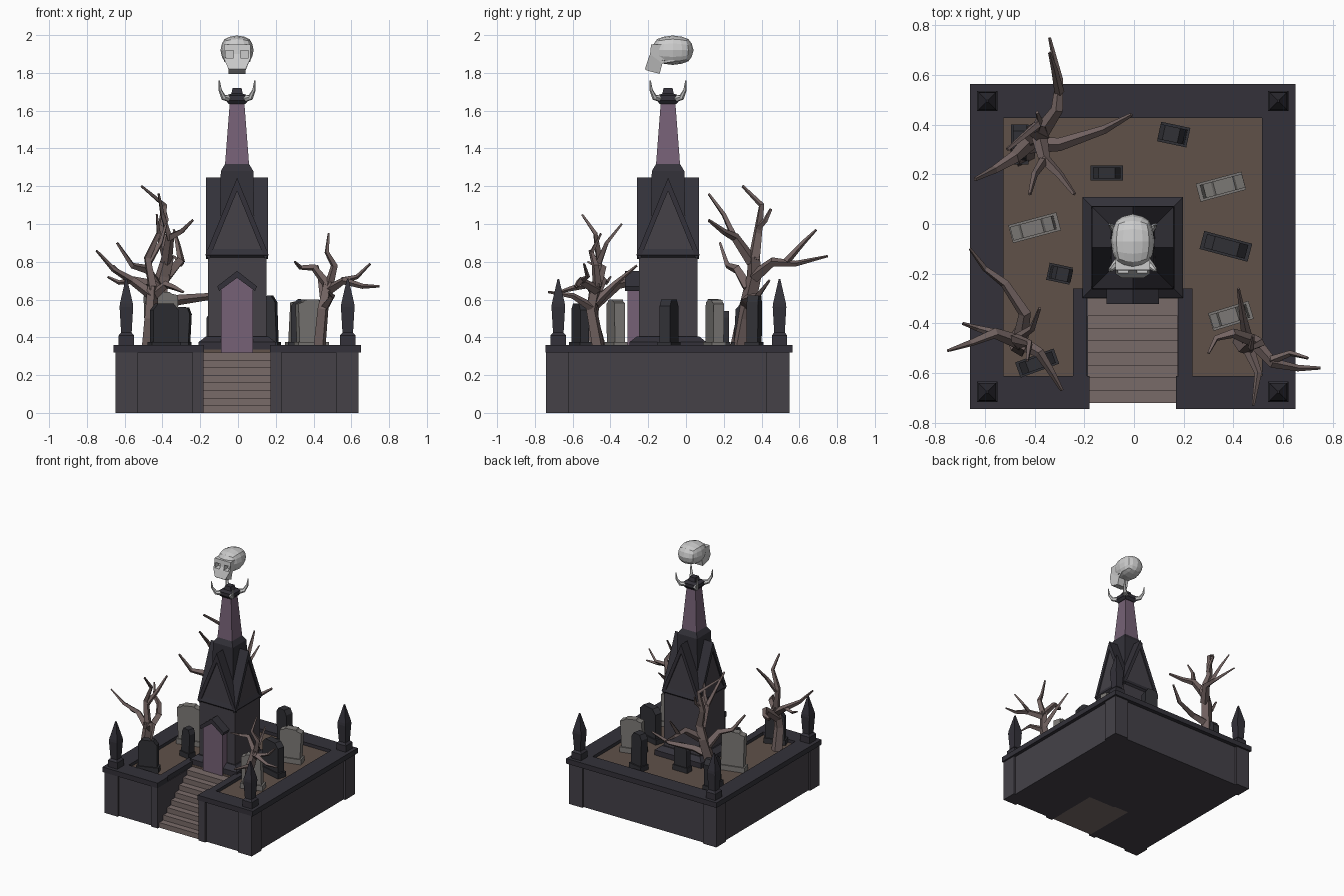
import bpy, bmesh, math
from mathutils import Vector, Matrix

if "Cube" in bpy.data.objects:
    bpy.data.objects.remove(bpy.data.objects["Cube"])

CX, CY = -0.005, -0.095          # centre of the plot


def mat(name, *rgb):
    m = bpy.data.materials.new(name)
    m.diffuse_color = (*rgb, 1)
    m.use_nodes = True
    m.node_tree.nodes["Principled BSDF"].inputs["Base Color"].default_value = m.diffuse_color
    return m


WALL = mat("wall", .058, .053, .064)
TRIM = mat("trim", .033, .031, .041)
STEP = mat("step", .19, .145, .14)
SOIL = mat("soil", .115, .082, .066)
PURPLE = mat("purple", .18, .12, .18)
BARK = mat("bark", .17, .125, .12)
PALE = mat("pale_stone", .2, .19, .18)
DARK = mat("dark_stone", .03, .03, .036)
BONE = mat("bone", .6, .6, .6)


def finish(name, bm, material):
    bmesh.ops.recalc_face_normals(bm, faces=bm.faces)
    me = bpy.data.meshes.new(name)
    bm.to_mesh(me)
    bm.free()
    me.materials.append(material)
    ob = bpy.data.objects.new(name, me)
    bpy.context.collection.objects.link(ob)
    return ob


def box(name, x0, x1, y0, y1, z0, z1, material):
    bm = bmesh.new()
    bmesh.ops.create_cube(bm, size=1)
    for v in bm.verts:
        v.co = (x1 if v.co.x > 0 else x0, y1 if v.co.y > 0 else y0, z1 if v.co.z > 0 else z0)
    return finish(name, bm, material)


def stack(name, x, y, levels, material):
    """Square tower through (z, half width) levels."""
    bm = bmesh.new()
    rings = [[bm.verts.new((x + sx * h, y + sy * h, z)) for sx, sy in
              ((-1, -1), (1, -1), (1, 1), (-1, 1))] for z, h in levels]
    for a, b in zip(rings, rings[1:]):
        for i in range(4):
            j = (i + 1) % 4
            bm.faces.new((a[i], a[j], b[j], b[i]))
    bm.faces.new(rings[0])
    bm.faces.new(rings[-1])
    return finish(name, bm, material)


def prism(name, pts, a, b, material, axis='y', origin=(0, 0, 0)):
    """Extrude a (u, z) profile along y or x; axis z takes (x, y) points."""
    place = {'y': lambda u, v: (u, a, v), 'x': lambda u, v: (a, u, v), 'z': lambda u, v: (u, v, a)}[axis]
    push = {'y': (0, b - a, 0), 'x': (b - a, 0, 0), 'z': (0, 0, b - a)}[axis]
    bm = bmesh.new()
    f = bm.faces.new([bm.verts.new(Vector(place(*p)) + Vector(origin)) for p in pts])
    r = bmesh.ops.extrude_face_region(bm, geom=[f])
    bmesh.ops.translate(bm, vec=push, verts=[g for g in r['geom'] if isinstance(g, bmesh.types.BMVert)])
    return finish(name, bm, material)


def limbs(name, paths, material, res=0):
    """Tapered tubes: each path is (start radius, end radius, points)."""
    cu = bpy.data.curves.new(name, 'CURVE')
    cu.dimensions, cu.bevel_depth, cu.bevel_resolution, cu.use_fill_caps = '3D', 1, res, True
    for r0, r1, pts in paths:
        s = cu.splines.new('POLY')
        s.use_smooth = False
        s.points.add(len(pts) - 1)
        for i, (p, q) in enumerate(zip(s.points, pts)):
            p.co, p.radius = (*q, 1), r0 + (r1 - r0) * i / (len(pts) - 1)
    cu.materials.append(material)
    ob = bpy.data.objects.new(name, cu)
    bpy.context.collection.objects.link(ob)
    bpy.ops.object.select_all(action='DESELECT')
    ob.select_set(True)
    bpy.context.view_layer.objects.active = ob
    bpy.ops.object.convert(target='MESH')


# Raised base with a notch for the stairs
def notched(o, front, n, back):
    return [(CX - o, front), (CX - n, front), (CX - n, -.3), (CX + n, -.3),
            (CX + n, front), (CX + o, front), (CX + o, back), (CX - o, back)]


prism("base_wall", notched(.628, -.722, .18, .532), 0, .32, WALL, 'z')
prism("soil", notched(.56, -.66, .2, .47), .31, .335, SOIL, 'z')
for i in range(8):
    box("stair_step", CX - .18, CX + .18, -.72 + .05 * i, -.29, .04 * i, .04 * (i + 1), STEP)

# Base corners, coping and stair walls, left and right
box("back_coping", CX - .655, CX + .655, .427, .563, .32, .36, TRIM)
for s in (-1, 1):
    def sbox(name, a, b, *rest):
        box(name, *sorted((CX + s * a, CX + s * b)), *rest)
    sbox("side_coping", .52, .655, -.745, .45, .32, .36, TRIM)
    sbox("front_coping", .175, .53, -.745, -.612, .32, .36, TRIM)
    sbox("stair_coping", .185, .24, -.62, -.26, .32, .36, TRIM)
    sbox("gate_post", .178, .235, -.738, -.62, 0, .325, WALL)
    for y, c0, c1 in ((-.676, -.74, -.62), (.495, .425, .548)):
        sbox("corner_pier", .525, .643, c0, c1, 0, .325, WALL)
        stack("pinnacle", CX + s * .586, y, [(.35, .041), (.41, .041), (.425, .028),
              (.56, .036), (.58, .034), (.71, .004)], TRIM)

# Chapel tower with crossed steep gables
stack("tower_plinth", CX, CY, [(.32, .203), (.375, .203), (.405, .165)], TRIM)
box("tower_body", CX - .155, CX + .155, CY - .155, CY + .155, .33, .83, WALL)
gable = [(-.155, .82), (.155, .82), (0, 1.21)]
roof = [(-.168, .835), (-.148, .815), (0, 1.175), (.148, .815), (.168, .835), (0, 1.245)]
for axis, c, o in (('y', CY, (CX, 0, 0)), ('x', CX, (0, CY, 0))):
    prism("gable_wall", gable, c - .155, c + .155, WALL, axis, o)
    prism("gable_roof", roof, c - .165, c + .165, TRIM, axis, o)

# Porch
prism("door", [(-.085, .32), (.085, .32), (.085, .665), (0, .73), (-.085, .665)],
      -.31, -.24, PURPLE, 'y', (CX, 0, 0))
prism("porch_roof", [(-.105, .67), (-.095, .645), (0, .715), (.095, .645), (.105, .67), (0, .752)],
      -.322, -.24, TRIM, 'y', (CX, 0, 0))

# Spire, crown and four horns
stack("spire_foot", CX, CY, [(1.0, .092), (1.28, .086), (1.32, .062)], TRIM)
stack("spire", CX, CY, [(1.31, .064), (1.65, .038)], PURPLE)
stack("spire_crown", CX, CY, [(1.635, .044), (1.655, .06), (1.68, .06), (1.69, .03), (1.72, .024)], TRIM)
limbs("crown_horns", [(.021, .003, [(CX + sx * a, CY + sy * a, z) for a, z in
      ((.04, 1.665), (.072, 1.67), (.09, 1.71), (.094, 1.76))])
      for sx in (-1, 1) for sy in (-1, 1)], BONE, 1)

# Skull: faceted cranium, face, eye sockets
bm = bmesh.new()
bmesh.ops.create_cube(bm, size=2)
bmesh.ops.subdivide_edges(bm, edges=bm.edges[:], cuts=3, use_grid_fill=True)
for v in bm.verts:
    n = v.co.normalized() * .85 + v.co * .15
    v.co = (CX + n.x * .088, -.07 + n.y * .11, 1.92 + n.z * .078)
cranium = finish("skull_cranium", bm, BONE)
face = prism("skull_face", [(-.185, 1.95), (-.19, 1.90), (-.2, 1.875), (-.217, 1.82),
             (-.205, 1.812), (-.14, 1.795), (-.125, 1.85), (-.06, 1.86), (-.08, 1.95)],
             -.07, .07, BONE, 'x', (CX, 0, 0))
for v in face.data.vertices:
    if v.co.z < 1.86:
        v.co.x = CX + (v.co.x - CX) * .64
sockets = []
for s in (-1, 1):
    c = box("eye_cutter", CX + s * .039 - .021, CX + s * .039 + .021, -.25, -.15, 1.88, 1.918, DARK)
    c.hide_render = True
    c.hide_viewport = True
    for ob in (cranium, face):
        m = ob.modifiers.new("eye", 'BOOLEAN')
        m.operation, m.object, m.solver = 'DIFFERENCE', c, 'EXACT'

# Gravestones: x, y, width, depth, turn, top height, pale
GRAVES = [(-.46, .32, .16, .07, 90, .58, 0), (.16, .36, .12, .08, -12, .62, 0),
          (-.11, .205, .13, .06, 0, .54, 0), (.35, .15, .19, .075, 15, .6, 1),
          (-.4, -.015, .2, .075, 15, .64, 1), (.37, -.09, .2, .075, -15, .6, 0),
          (-.3, -.2, .095, .07, -12, .56, 0), (.39, -.37, .17, .075, 17, .6, 1),
          (-.39, -.56, .165, .065, 20, .58, 0)]
for k, (x, y, w, d, turn, top, pale) in enumerate(GRAVES):
    h, e, material = top - .33, w * .43, PALE if pale else DARK
    rise = .02 if pale else .035
    pts = [(-e, 0), (e, 0), (e, h - rise), (e * .6, h - rise * .5 if pale else h),
           (e * .5, h), (-e * .5, h), (-e * .6, h - rise * .5 if pale else h), (-e, h - rise)]
    stone = prism("gravestone", pts, -d * .38, d * .38, material)
    foot = box("gravestone_foot", -w / 2, w / 2, -d / 2, d / 2, 0, .045, material)
    spot = Matrix.Translation((x, y, .33)) @ Matrix.Rotation(math.radians(turn), 4, 'Z')
    foot.matrix_world = spot
    stone.matrix_world = spot @ Matrix.Rotation(math.radians((3, -2, 0)[k % 3]), 4, 'Y')

# Dead trees: trunk first, then branches
limbs("back_tree", [
    (.052, .034, [(-.45, .28, .33), (-.44, .31, .5), (-.4, .36, .72), (-.37, .36, .83)]),
    (.034, .006, [(-.38, .36, .72), (-.31, .46, .8), (-.3, .58, .79), (-.34, .75, .83)]),
    (.02, .006, [(-.3, .53, .8), (-.32, .62, .9), (-.34, .69, .97)]),
    (.034, .008, [(-.37, .36, .81), (-.41, .38, .95), (-.39, .4, 1.1), (-.51, .3, 1.2)]),
    (.02, .008, [(-.4, .38, .98), (-.38, .42, 1.02), (-.39, .45, 1.08)]),
    (.032, .008, [(-.38, .35, .8), (-.36, .26, .93), (-.3, .2, .96), (-.24, .12, 1.02)]),
    (.02, .007, [(-.36, .26, .92), (-.4, .2, 1.05), (-.42, .12, 1.16)]),
    (.036, .008, [(-.42, .32, .58), (-.3, .32, .6), (-.12, .38, .62), (-.01, .44, .7)]),
    (.034, .008, [(-.42, .33, .66), (-.48, .27, .76), (-.56, .22, .78), (-.64, .18, .9)])], BARK)
limbs("front_left_tree", [
    (.042, .03, [(-.47, -.46, .33), (-.46, -.5, .5), (-.45, -.48, .67)]),
    (.032, .006, [(-.46, -.48, .58), (-.44, -.36, .68), (-.52, -.24, .7), (-.6, -.18, .72), (-.66, -.1, .78)]),
    (.03, .006, [(-.45, -.48, .62), (-.56, -.44, .7), (-.66, -.48, .76), (-.75, -.51, .86)]),
    (.018, .006, [(-.56, -.44, .7), (-.63, -.42, .69), (-.69, -.4, .72)]),
    (.028, .007, [(-.45, -.48, .62), (-.38, -.52, .68), (-.33, -.6, .66), (-.29, -.67, .64)]),
    (.028, .007, [(-.45, -.48, .65), (-.48, -.46, .82), (-.42, -.48, .95), (-.43, -.55, 1.05)]),
    (.02, .007, [(-.47, -.46, .8), (-.41, -.42, .9), (-.38, -.34, 1.0)])], BARK)
limbs("front_right_tree", [
    (.036, .028, [(.43, -.46, .33), (.45, -.5, .55), (.48, -.47, .69)]),
    (.028, .006, [(.48, -.47, .65), (.56, -.56, .7), (.66, -.58, .67), (.75, -.58, .67)]),
    (.018, .006, [(.55, -.55, .7), (.63, -.52, .72), (.7, -.54, .79)]),
    (.026, .006, [(.48, -.47, .67), (.51, -.48, .78), (.47, -.5, .85), (.48, -.45, .95)]),
    (.024, .006, [(.46, -.48, .58), (.44, -.38, .68), (.42, -.26, .78)]),
    (.026, .006, [(.48, -.47, .67), (.4, -.44, .77), (.33, -.46, .77), (.3, -.52, .8)]),
    (.024, .006, [(.46, -.5, .56), (.5, -.6, .62), (.48, -.73, .64)])], BARK)
